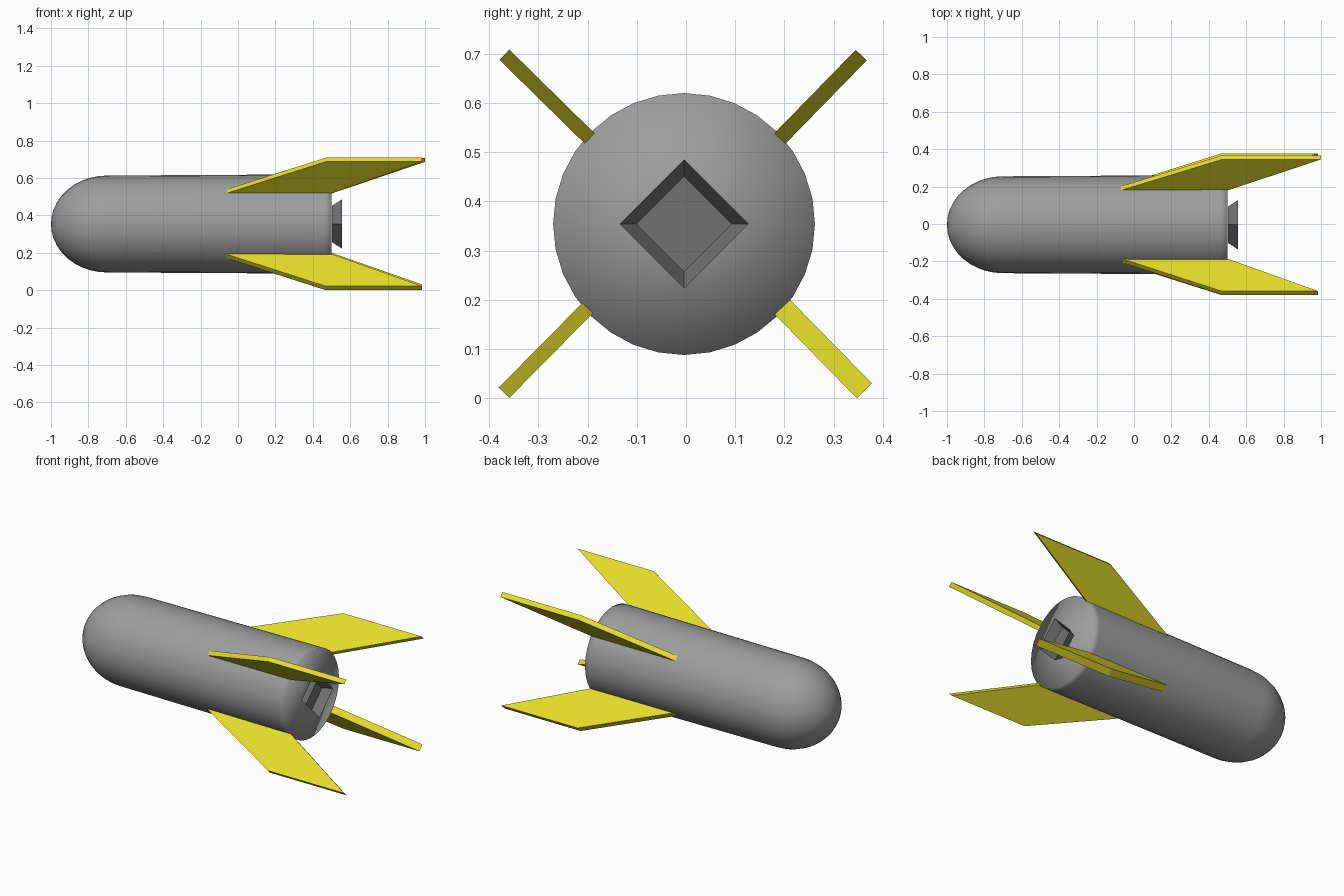
import bpy, bmesh
from math import sin, cos, pi
from mathutils import Vector

if "Cube" in bpy.data.objects:
    bpy.data.objects.remove(bpy.data.objects["Cube"])

CY, CZ = -0.004, 0.354   # body axis
DARK_GREY = (0.34, 0.34, 0.34, 1)
CHARCOAL = (0.165, 0.165, 0.165, 1)
YELLOW = (0.79, 0.73, 0.023, 1)


def make_object(name, bm, color):
    bmesh.ops.recalc_face_normals(bm, faces=bm.faces)
    mesh = bpy.data.meshes.new(name)
    bm.to_mesh(mesh)
    bm.free()
    obj = bpy.data.objects.new(name, mesh)
    bpy.context.collection.objects.link(obj)
    mat = bpy.data.materials.new(name + "_paint")
    mat.diffuse_color = color
    mat.use_nodes = True
    mat.node_tree.nodes["Principled BSDF"].inputs["Base Color"].default_value = mat.diffuse_color
    mesh.materials.append(mat)
    return obj


def lathe(bm, profile, sides):
    """Rings of (x, radius) around the body axis; radius 0 makes a pole."""
    rings = []
    for x, r in profile:
        if r == 0:
            rings.append([bm.verts.new((x, CY, CZ))] * sides)
        else:
            rings.append([bm.verts.new((x, CY + r * sin(2 * pi * i / sides),
                                        CZ + r * cos(2 * pi * i / sides)))
                          for i in range(sides)])
    for a, b in zip(rings, rings[1:]):
        for i in range(sides):
            j = (i + 1) % sides
            corners = dict.fromkeys((a[i], a[j], b[j], b[i]))
            bm.faces.new(list(corners))
    return rings


# Body: elliptical nose, nearly straight tube, softly shaded flat tail
bm = bmesh.new()
nose = [(-0.70 - 0.30 * cos(t * pi / 20), 0.259 * sin(t * pi / 20)) for t in range(11)]
lathe(bm, nose + [(0.0, 0.263), (0.46, 0.266), (0.50, 0.266), (0.50, 0)], 32)
body = make_object("body", bm, DARK_GREY)
for p in body.data.polygons:
    p.use_smooth = True

# Nozzle: open four-sided flare with a floor
bm = bmesh.new()
rings = lathe(bm, [(0.502, 0.097), (0.555, 0.131)], 4)
bm.faces.new(rings[0])
make_object("nozzle", bm, CHARCOAL)

# Fins: (name, root centre yz, tip centre yz, thickness, root start x, tip end x)
FINS = [
    ("fin_upper_front", (-0.198, 0.530), (-0.369, 0.698), 0.029, -0.065, 0.985),
    ("fin_upper_back", (0.193, 0.530), (0.356, 0.697), 0.031, -0.07, 1.0),
    ("fin_lower_front", (-0.202, 0.181), (-0.370, 0.011), 0.030, -0.065, 0.985),
    ("fin_lower_back", (0.198, 0.183), (0.3625, 0.015), 0.043, -0.06, 0.985),
]
for name, root, tip, thick, x0, x1 in FINS:
    root, tip = Vector((0, *root)), Vector((0, *tip))
    out = (tip - root).normalized()
    side = Vector((0, -out.z, out.y)) * thick / 2
    root = root - out * 0.003
    outline = [(x0, root), (0.50, root), (x1, tip), (0.47, tip)]
    bm = bmesh.new()
    a, b = [[bm.verts.new(Vector((x, 0, 0)) + p + s * side) for x, p in outline]
            for s in (-1, 1)]
    bm.faces.new(a)
    bm.faces.new(b[::-1])
    for i in range(4):
        j = (i + 1) % 4
        bm.faces.new((a[i], b[i], b[j], a[j]))
    make_object(name, bm, YELLOW)
